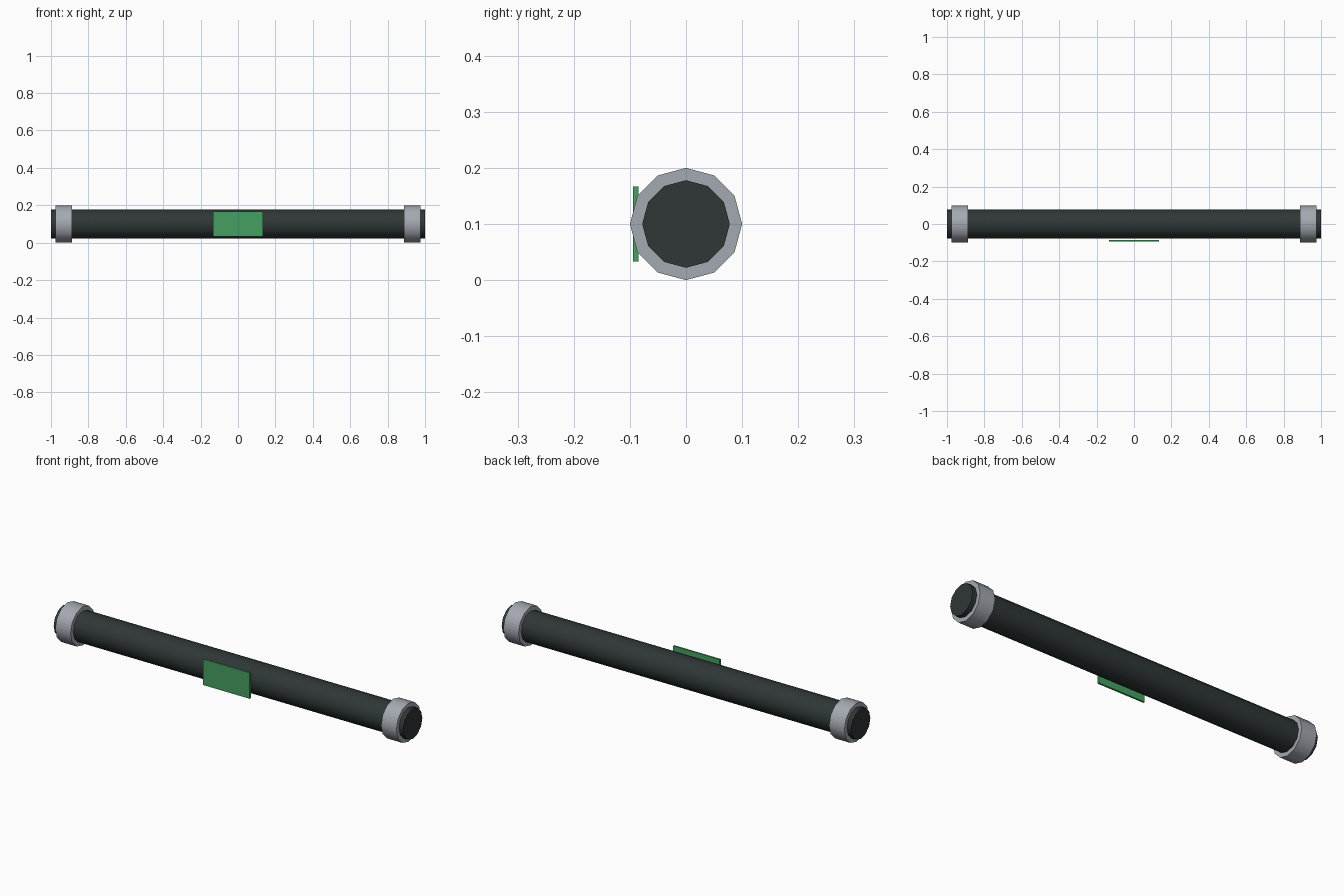
import bpy
import math

cube = bpy.data.objects.get("Cube")
if cube:
    bpy.data.objects.remove(cube, do_unlink=True)

AXIS_Z = 0.1


def material(name, rgb):
    mat = bpy.data.materials.new(name)
    mat.use_nodes = True
    mat.diffuse_color = (*rgb, 1)
    mat.node_tree.nodes["Principled BSDF"].inputs["Base Color"].default_value = (*rgb, 1)
    return mat


def rod(name, x, radius, length, mat):
    """Twelve-sided cylinder lying along x, smooth around, sharp at the caps."""
    bpy.ops.mesh.primitive_cylinder_add(
        vertices=12, radius=radius, depth=length,
        location=(x, 0, AXIS_Z), rotation=(0, math.pi / 2, 0))
    obj = bpy.context.object
    obj.name = name
    obj.data.materials.append(mat)
    bpy.ops.object.transform_apply(location=False, rotation=True, scale=True)
    bpy.ops.object.shade_smooth_by_angle(angle=math.radians(40))
    return obj


dark = material("dark casing", (0.028, 0.038, 0.037))
metal = material("grey metal", (0.37, 0.40, 0.44))
green = material("green label", (0.06, 0.35, 0.12))

# Main tube
rod("tube", 0, 0.078, 2.0, dark)

# Clamp ring near each end
for side, sign in (("left", 1), ("right", -1)):
    rod(side + "_end_ring", sign * 0.932, 0.1, 0.087, metal)

# Label plate standing just off the front of the tube
bpy.ops.mesh.primitive_cube_add(size=1, location=(0, -0.0895, AXIS_Z))
plate = bpy.context.object
plate.name = "front_label_plate"
plate.scale = (0.266, 0.0095, 0.134)
bpy.ops.object.transform_apply(location=False, rotation=False, scale=True)
plate.data.materials.append(green)
